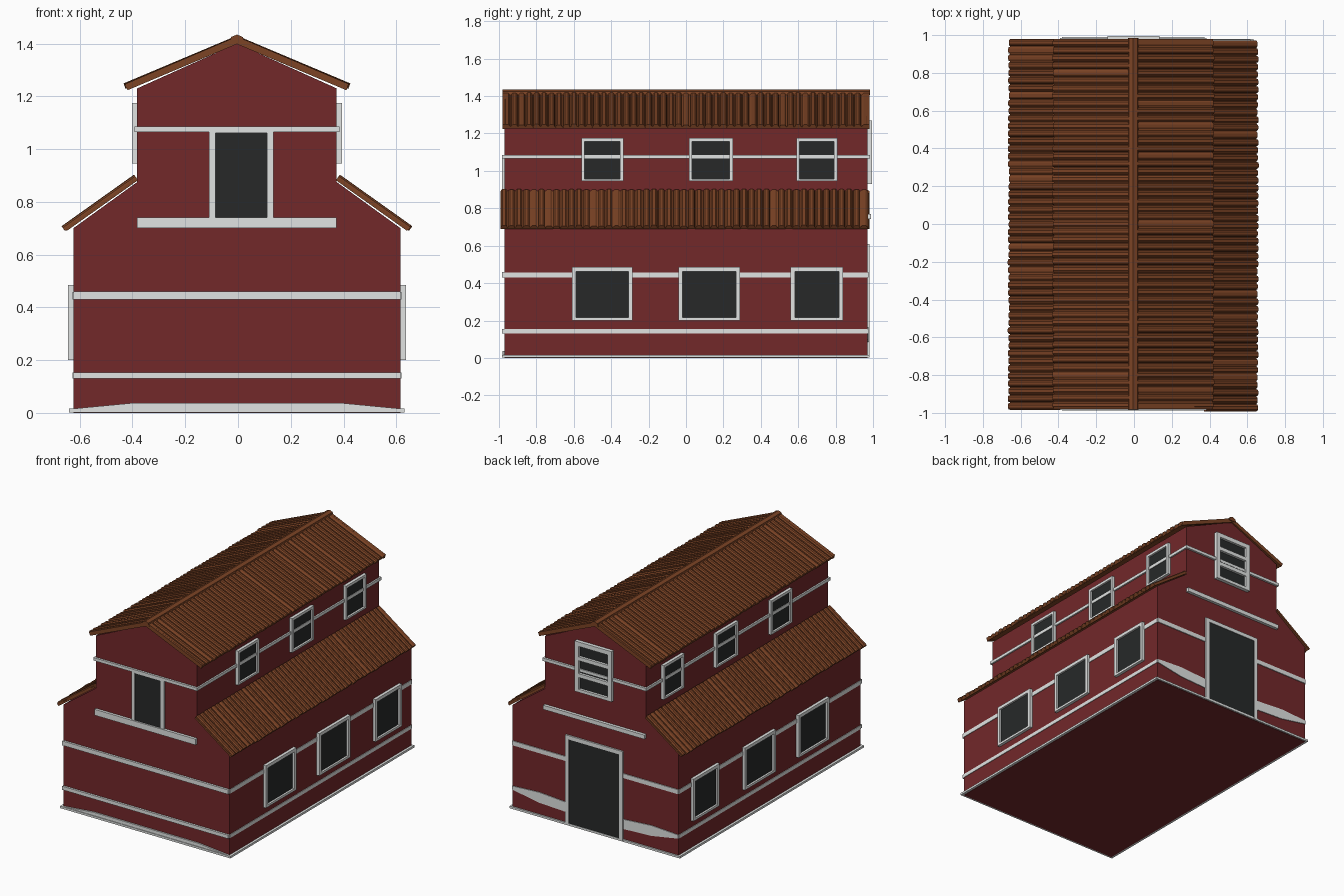
import bpy, bmesh, math, random
from mathutils import Vector

if "Cube" in bpy.data.objects:
    bpy.data.objects.remove(bpy.data.objects["Cube"])

random.seed(4)


def material(name, rgb):
    m = bpy.data.materials.new(name)
    m.diffuse_color = (*rgb, 1)
    m.use_nodes = True
    m.node_tree.nodes["Principled BSDF"].inputs["Base Color"].default_value = m.diffuse_color
    return m


RED = material("barn red", (0.17, 0.021, 0.023))
WHITE = material("trim white", (0.75, 0.77, 0.76))
DARK = material("dark opening", (0.02, 0.022, 0.022))
BROWN = material("roof brown", (0.2, 0.056, 0.018))
CX = -0.004   # walls sit very slightly left of centre
W, U, D = 0.62, 0.378, 0.97   # lower half width, upper half width, half depth


def finish(bm, name, mat):
    bmesh.ops.recalc_face_normals(bm, faces=bm.faces)
    me = bpy.data.meshes.new(name)
    bm.to_mesh(me)
    bm.free()
    me.materials.append(mat)
    ob = bpy.data.objects.new(name, me)
    ob.location.x = CX
    bpy.context.collection.objects.link(ob)
    return ob


def add_prism(bm, pts, offset):
    """Extrude a planar loop of 3D points by an offset."""
    off = Vector(offset)
    a = [bm.verts.new(p) for p in pts]
    b = [bm.verts.new(Vector(p) + off) for p in pts]
    bm.faces.new(a)
    bm.faces.new(b[::-1])
    for i in range(len(a)):
        j = (i + 1) % len(a)
        bm.faces.new((a[i], b[i], b[j], a[j]))


def add_box(bm, x0, x1, y0, y1, z0, z1):
    add_prism(bm, [(x0, y0, z0), (x1, y0, z0), (x1, y1, z0), (x0, y1, z0)],
              (0, 0, z1 - z0))


def boxes(name, mat, *items):
    bm = bmesh.new()
    for b in items:
        add_box(bm, *b)
    return finish(bm, name, mat)


def plate(name, mat, pts, y0, y1):
    """Plate with an x/z outline, between two depths."""
    bm = bmesh.new()
    add_prism(bm, [(x, y0, z) for x, z in pts], (0, y1 - y0, 0))
    return finish(bm, name, mat)


# barn walls
half = [(W, 0), (W, 0.70), (U, 0.875), (U, 1.23)]
plate("barn_walls", RED, half + [(0, 1.40)] + [(-x, z) for x, z in half[::-1]], -D, D)


# ribbed roof slopes
def roof(name, side, top, bottom, y0, y1):
    bm = bmesh.new()
    t, b = Vector((top[0], 0, top[1])), Vector((bottom[0], 0, bottom[1]))
    d = (b - t).normalized()
    n = Vector((-d.z, 0, d.x))
    for v in (t, b, d, n):
        v.x *= side
    slab = [t, b, b + n * 0.012, t + n * 0.012]
    add_prism(bm, [p + Vector((0, y0, 0)) for p in slab], (0, y1 - y0, 0))
    count = 49
    step = (y1 - y0) / count
    for i in range(count):
        y = y0 + (i + 0.5) * step
        h = 0.024 + random.uniform(-0.002, 0.002)
        end = d * random.uniform(0.0, 0.006)
        sec = [(-0.46, 0.004), (-0.40, h * 0.75), (-0.2, h), (0.2, h),
               (0.40, h * 0.75), (0.46, 0.004)]
        add_prism(bm, [t + n * k + Vector((0, y + s * step, 0)) for s, k in sec],
                  b + end - t)
    finish(bm, name, BROWN)


for side, label in ((1, "right"), (-1, "left")):
    shift = -0.008 if side > 0 else 0.0
    roof("upper_roof_" + label, side, (0, 1.402), (0.415, 1.227), -0.978, 0.978)
    roof("lower_roof_" + label, side, (0.375, 0.882), (0.645, 0.690),
         -0.985 + shift, 0.98 + shift)

# ridge cap and gable edge boards
plate("ridge_cap", BROWN, [(-0.028, 1.405), (0.028, 1.405), (0.022, 1.425),
                           (0, 1.434), (-0.022, 1.425)], -0.982, 0.984)
for y in (-0.98, 0.966):
    for s in (1, -1):
        plate("gable_board", BROWN, [(0, 1.398), (s * 0.415, 1.223),
                                     (s * 0.423, 1.247), (0, 1.427)], y, y + 0.014)


# rectangular frame with a dark pane, on any wall
def window(name, axis, sign, wall, c0, c1, z0, z1, border=0.022, out=0.02, bars=0,
           sill=True):
    def box(a0, a1, b0, b1, depth):
        lo, hi = sorted((sign * (wall - 0.005), sign * (wall + depth)))
        return (lo, hi, a0, a1, b0, b1) if axis == "x" else (a0, a1, lo, hi, b0, b1)
    parts = [box(c0, c0 + border, z0, z1, out), box(c1 - border, c1, z0, z1, out),
             box(c0 + border, c1 - border, z1 - border, z1, out)]
    if sill:
        parts.append(box(c0 + border, c1 - border, z0, z0 + border * 0.7, out))
    for i in range(bars):
        z = z0 + (z1 - z0) * (i + 1) / (bars + 1)
        parts.append(box(c0 + border, c1 - border, z - 0.013, z + 0.013, out))
    boxes(name + "_frame", WHITE, *parts)
    boxes(name + "_pane", DARK, box(c0 + border / 2, c1 - border / 2,
                                    z0 + 0.003, z1 - border / 2, 0.007))


# side windows and side bands
for s in (1, -1):
    for y0, y1 in ((-0.61, -0.285), (-0.04, 0.29), (0.56, 0.84)):
        window("lower_window", "x", s, W, y0, y1, 0.20, 0.485)
    for y0, y1 in ((-0.56, -0.335), (0.015, 0.25), (0.59, 0.81)):
        window("upper_window", "x", s, U, y0, y1, 0.945, 1.175, 0.018)
    for x, out, z0, z1 in ((W, 0.004, 0.43, 0.458), (W, 0.004, 0.13, 0.154),
                           (U, 0.01, 1.065, 1.085)):
        a, b = sorted((s * (x - 0.005), s * (x + out)))
        boxes("side_band", WHITE, (a, b, -D, D, z0, z1))

# base skirt around the building
boxes("base_skirt", WHITE, (-0.636, -W, -0.984, 0.98, 0.002, 0.016),
      (W, 0.636, -0.984, 0.98, 0.002, 0.016), (-W, W, -0.984, -D, 0.002, 0.016),
      (-W, W, D, 0.98, 0.002, 0.016))
plate("front_base_board", WHITE, [(-W, 0.002), (W, 0.002), (W, 0.016), (0.39, 0.038),
                                  (-0.39, 0.038), (-W, 0.016)], -0.980, -D + 0.002)

# front bands, ledge and loft door
boxes("front_bands", WHITE, (-W, W, -0.984, -D, 0.43, 0.46),
      (-W, W, -0.984, -D, 0.13, 0.154), (-0.388, 0.388, -0.984, -D, 1.065, 1.085))
boxes("front_ledge", WHITE, (-U, U, -0.988, -D, 0.70, 0.74))
window("loft_door", "y", -1, D, -0.105, 0.138, 0.735, 1.085, 0.024, 0.013, sill=False)

# back bands, ledge, barn door and loft window
boxes("back_bands", WHITE, (-W, -0.2, D - 0.002, 0.976, 0.43, 0.46),
      (0.2, W, D - 0.002, 0.976, 0.43, 0.46), (-0.388, 0.388, D, 0.984, 1.065, 1.085))
boxes("back_ledge", WHITE, (-U, U, D, 0.99, 0.742, 0.77))
for s in (1, -1):
    plate("back_flared_band", WHITE, [(s * W, 0.13), (s * 0.42, 0.095), (s * 0.2, 0.085),
                                      (s * 0.2, 0.15), (s * 0.42, 0.165),
                                      (s * W, 0.154)], D - 0.002, 0.975)
window("barn_door", "y", 1, D, -0.21, 0.22, 0.004, 0.61, 0.026, 0.011, sill=False)
window("loft_window", "y", 1, D, -0.135, 0.14, 0.93, 1.27, 0.03, 0.024, bars=2)
